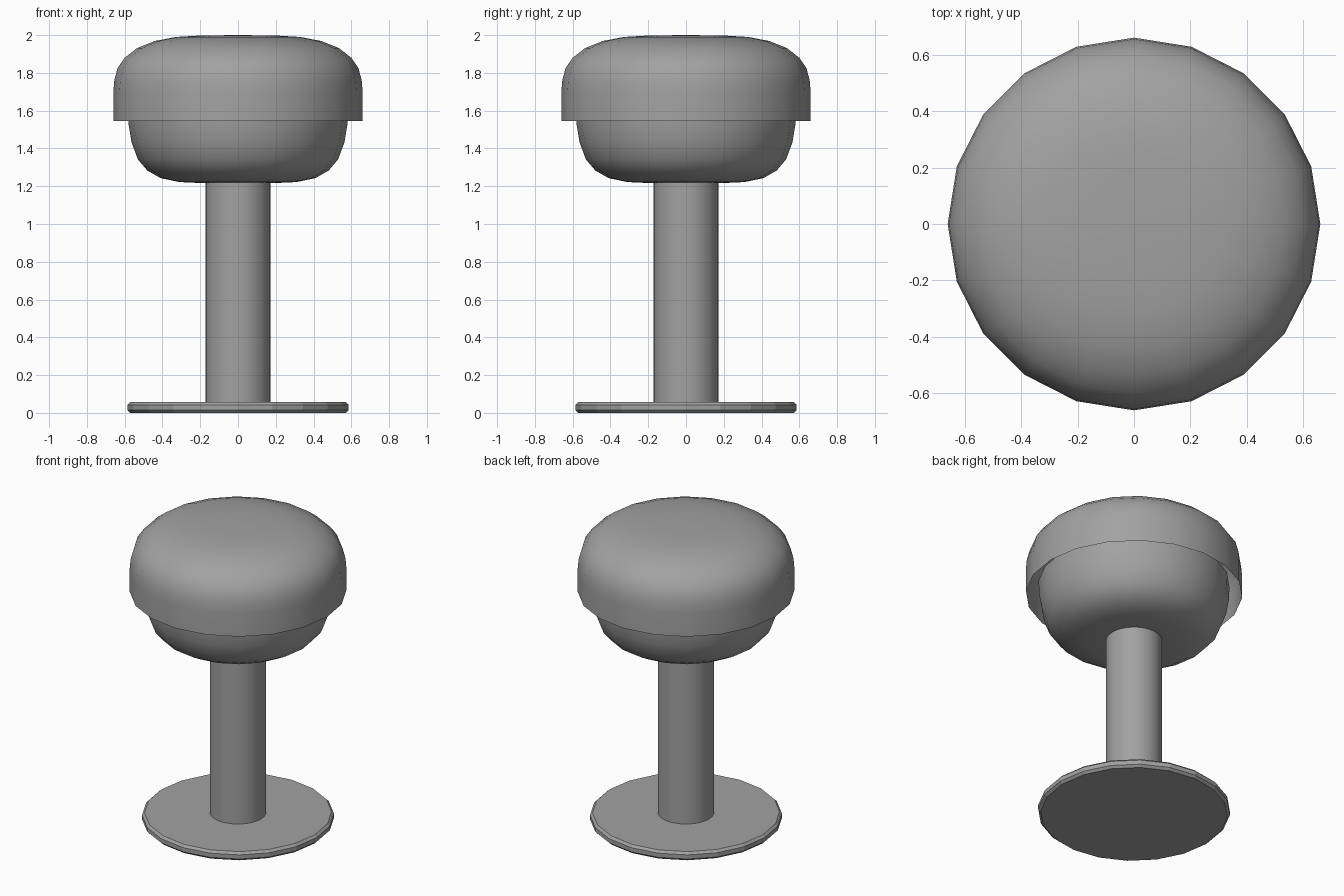
import bpy, bmesh, math

cube = bpy.data.objects.get("Cube")
if cube:
    bpy.data.objects.remove(cube, do_unlink=True)

grey = bpy.data.materials.new("plain_grey")
grey.use_nodes = True
colour = (0.36, 0.36, 0.36, 1)
grey.diffuse_color = colour
grey.node_tree.nodes["Principled BSDF"].inputs["Base Color"].default_value = colour


def lathe(name, profile, sides, smooth=True):
    """Turn an (r, z) profile, listed bottom to top, around the z axis."""
    bm = bmesh.new()
    rings = []
    for r, z in profile:
        if r == 0:
            rings.append([bm.verts.new((0, 0, z))] * sides)
            continue
        angles = [2 * math.pi * i / sides for i in range(sides)]
        rings.append([bm.verts.new((r * math.cos(a), r * math.sin(a), z)) for a in angles])
    for low, high in zip(rings, rings[1:]):
        for i in range(sides):
            j = (i + 1) % sides
            corners = dict.fromkeys((low[i], low[j], high[j], high[i]))
            bm.faces.new(list(corners))
    mesh = bpy.data.meshes.new(name)
    bm.to_mesh(mesh)
    bm.free()
    mesh.materials.append(grey)
    obj = bpy.data.objects.new(name, mesh)
    bpy.context.collection.objects.link(obj)
    if smooth:
        bpy.ops.object.select_all(action="DESELECT")
        obj.select_set(True)
        bpy.context.view_layer.objects.active = obj
        bpy.ops.object.shade_smooth_by_angle(angle=math.radians(40))
    return obj


# Flat round foot with chamfered rims
lathe("base", [(0, 0), (0.57, 0), (0.585, 0.015), (0.585, 0.043),
               (0.57, 0.058), (0, 0.058)], 20, smooth=False)

# Straight column
lathe("stem", [(0, 0.05), (0.172, 0.05), (0.172, 1.25), (0, 1.25)], 32)

# Rounded lower bowl, its open rim tucked up inside the shade
lathe("lower_bowl", [(0, 1.215), (0.2, 1.217), (0.31, 1.222), (0.41, 1.243),
                     (0.48, 1.283), (0.53, 1.342), (0.563, 1.43),
                     (0.58, 1.53), (0.583, 1.62)], 20)

# Hollow domed shade, open underneath
lathe("shade", [(0.66, 1.545), (0.66, 1.7), (0.655, 1.76), (0.638, 1.825),
                (0.6, 1.88), (0.535, 1.931), (0.44, 1.969), (0.33, 1.99),
                (0.2, 1.998), (0, 2.0)], 20)
